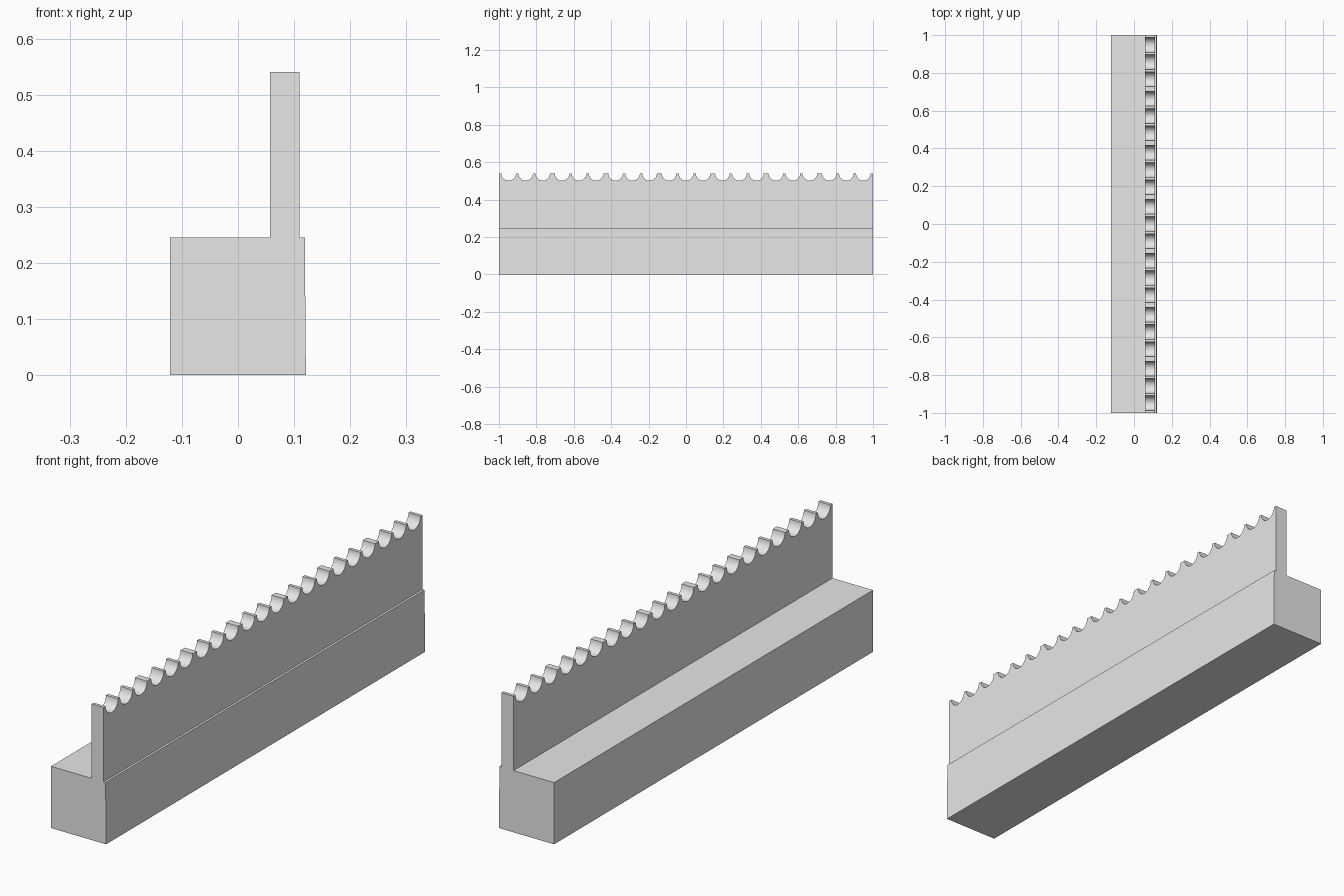
import bpy, bmesh, math
from mathutils import Vector

cube = bpy.data.objects.get("Cube")
if cube:
    bpy.data.objects.remove(cube, do_unlink=True)

# Single plain colour
grey = bpy.data.materials.new("plain grey")
grey.use_nodes = True
GREY = (0.8, 0.8, 0.8, 1)
grey.diffuse_color = GREY
grey.node_tree.nodes["Principled BSDF"].inputs["Base Color"].default_value = GREY


def prism(name, outline, sweep):
    """Extrude a closed outline of 3D points along the sweep vector."""
    bm = bmesh.new()
    face = bm.faces.new([bm.verts.new(p) for p in outline])
    moved = bmesh.ops.extrude_face_region(bm, geom=[face])["geom"]
    verts = [g for g in moved if isinstance(g, bmesh.types.BMVert)]
    bmesh.ops.translate(bm, verts=verts, vec=Vector(sweep))
    bmesh.ops.recalc_face_normals(bm, faces=bm.faces)
    mesh = bpy.data.meshes.new(name)
    bm.to_mesh(mesh)
    bm.free()
    mesh.materials.append(grey)
    obj = bpy.data.objects.new(name, mesh)
    bpy.context.collection.objects.link(obj)
    return obj


HALF = 1.0
BASE_TOP = 0.245
WALL_TOP = 0.54
WALL_X, WALL_THICK = 0.057, 0.053

# Solid base block, its outer side leaning in very slightly
base_section = [(-0.121, 0), (0.121, 0), (0.119, BASE_TOP), (-0.121, BASE_TOP)]
prism("base_block", [(x, -HALF, z) for x, z in base_section], (0, 2 * HALF, 0))

# Upright wall: seven repeats of three round notches along the top edge
REPEATS, RADIUS, SPACING, STEPS = 7, 0.039, 0.091, 16
length = 2 * HALF / REPEATS
edge = [(-HALF, BASE_TOP), (-HALF, WALL_TOP)]
for r in range(REPEATS):
    middle = -HALF + (r + 0.5) * length
    for k in (-1, 0, 1):
        for s in range(STEPS + 1):
            a = math.pi * s / STEPS
            edge.append((middle + k * SPACING - RADIUS * math.cos(a),
                         WALL_TOP - RADIUS * math.sin(a)))
edge += [(HALF, WALL_TOP), (HALF, BASE_TOP)]
wall = prism("notched_wall", [(WALL_X, y, z) for y, z in edge], (WALL_THICK, 0, 0))

# Smooth the notch curves, keep the edges sharp
bpy.ops.object.select_all(action='DESELECT')
wall.select_set(True)
bpy.context.view_layer.objects.active = wall
bpy.ops.object.shade_smooth_by_angle(angle=math.radians(30))
